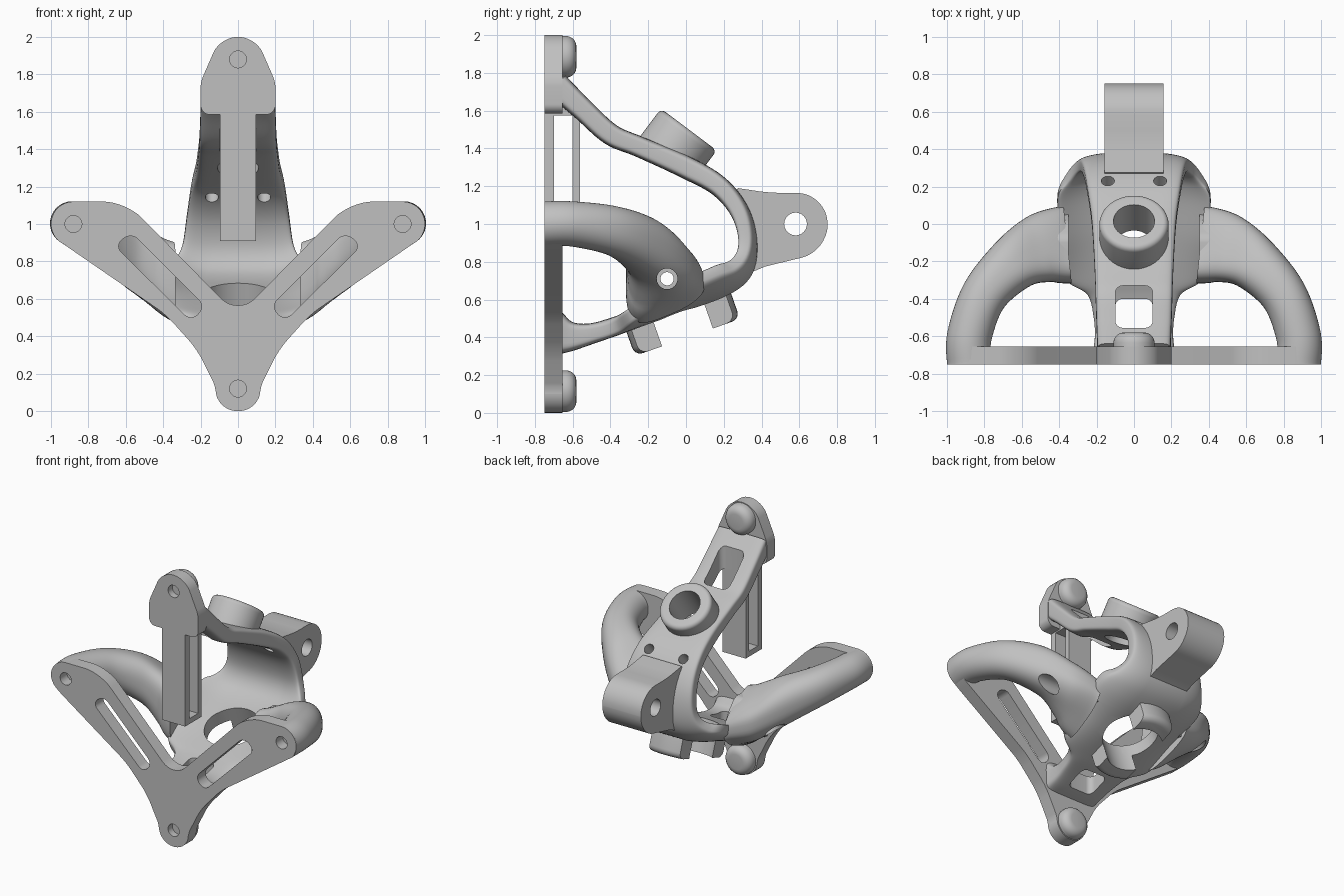
import bpy, bmesh, math
from mathutils import Vector

cube = bpy.data.objects.get("Cube")
if cube:
    bpy.data.objects.remove(cube)

GREY = (0.53, 0.53, 0.53, 1)
metal = bpy.data.materials.new("plain grey")
metal.use_nodes = True
metal.diffuse_color = GREY
metal.node_tree.nodes["Principled BSDF"].inputs["Base Color"].default_value = GREY


def finish(name, bm):
    bmesh.ops.recalc_face_normals(bm, faces=bm.faces)
    mesh = bpy.data.meshes.new(name)
    bm.to_mesh(mesh)
    bm.free()
    mesh.materials.append(metal)
    ob = bpy.data.objects.new(name, mesh)
    bpy.context.collection.objects.link(ob)
    return ob


def rounded(corners, steps=8):
    """Outline from corners (a, b, rounding length)."""
    out = []
    for i, (a, b, r) in enumerate(corners):
        p = Vector((a, b))
        if not r:
            out.append(p)
            continue
        before, after = Vector(corners[i - 1][:2]), Vector(corners[(i + 1) % len(corners)][:2])
        s = p + (before - p).normalized() * r
        e = p + (after - p).normalized() * r
        h1, h2 = s.lerp(p, 0.55), e.lerp(p, 0.55)
        for k in range(steps + 1):
            t = k / steps
            q = 1 - t
            out.append(s * q**3 + h1 * 3 * q * q * t + h2 * 3 * q * t * t + e * t**3)
    return out


def loft(name, rings):
    bm = bmesh.new()
    loops = [[bm.verts.new(p) for p in ring] for ring in rings]
    n = len(loops[0])
    for one, two in zip(loops, loops[1:]):
        for i in range(n):
            j = (i + 1) % n
            bm.faces.new((one[i], one[j], two[j], two[i]))
    bm.faces.new(loops[0])
    bm.faces.new(loops[-1])
    return finish(name, bm)


def prism(name, corners, axis, lo, hi):
    place = {"x": lambda p, d: (d, p.x, p.y),
             "y": lambda p, d: (p.x, d, p.y),
             "z": lambda p, d: (p.x, p.y, d)}[axis]
    outline = rounded(corners)
    return loft(name, [[place(p, d) for p in outline] for d in (lo, hi)])


def box(name, a0, a1, b0, b1, axis, lo, hi, r=0.0):
    return prism(name, [(a0, b0, r), (a1, b0, r), (a1, b1, r), (a0, b1, r)], axis, lo, hi)


def cylinder(name, start, end, r, round_end=0.0):
    start, axis = Vector(start), Vector(end) - Vector(start)
    turn = axis.to_track_quat("Z", "Y")
    stops = [(0, r), (axis.length - round_end, r)]
    if round_end:
        stops += [(axis.length - round_end * (1 - math.sin(a)), r - round_end * (1 - math.cos(a)))
                  for a in (math.pi * k / 10 for k in range(1, 6))]
    circle = [2 * math.pi * k / 48 for k in range(48)]
    return loft(name, [[start + turn @ Vector((q * math.cos(c), q * math.sin(c), d)) for c in circle]
                       for d, q in stops])


def boolean(ob, tools, operation="DIFFERENCE", keep=False):
    for tool in tools:
        tool.hide_render = True
        mod = ob.modifiers.new("cut", "BOOLEAN")
        mod.operation, mod.solver, mod.object = operation, "EXACT", tool
    graph = bpy.context.evaluated_depsgraph_get()
    mesh = bpy.data.meshes.new_from_object(ob.evaluated_get(graph))
    ob.modifiers.clear()
    ob.data = mesh
    if not keep:
        for tool in tools:
            bpy.data.objects.remove(tool)


def spline(stations, steps=7):
    """Smooth path through stations of position and size values."""
    pts = [stations[0]] + stations + [stations[-1]]
    out = []
    for a, b, c, d in zip(pts, pts[1:], pts[2:], pts[3:]):
        for k in range(steps):
            t = k / steps
            out.append([q + 0.5 * t * (r - p + t * (2 * p - 5 * q + 4 * r - s + t * (3 * (q - r) + s - p)))
                        for p, q, r, s in zip(a, b, c, d)])
    return out + [list(stations[-1])]


def section(power, count=44):
    def soft(v):
        return math.copysign(abs(v) ** power, v)
    angles = [2 * math.pi * (k + 0.5) / count for k in range(count)]
    return [(soft(math.cos(a)), soft(math.sin(a))) for a in angles]


# Front chevron plate with slots and blind bolt holes
half = [(0.12, 0, 0.115), (0.12, 0.13, 0.03), (0.22, 0.33, 0.06), (0.385, 0.515, 0.06),
        (0.93, 0.89, 0.04), (1.0, 0.95, 0.05), (1.0, 1.12, 0.12), (0.6, 1.12, 0.12)]
chevron = prism("chevron_plate",
                half + [(0, 0.51, 0.13)] + [(-x, z, r) for x, z, r in reversed(half)],
                "y", -0.75, -0.655)
slot = [(0.57, 0.955, 0.05), (0.66, 0.885, 0.05), (0.25, 0.48, 0.05), (0.175, 0.56, 0.05)]
tools = [cylinder("bolt_cutter", (0, -0.8, 0.12), (0, -0.67, 0.12), 0.045)]
for s in (1, -1):
    tools.append(prism("slot_cutter", [(s * x, z, r) for x, z, r in slot], "y", -0.8, -0.6))
boolean(chevron, tools)

# Upper head plate
half = [(0.2, 1.585, 0.05), (0.2, 1.76, 0.03), (0.095, 2.0, 0.09)]
head = prism("head_plate", half + [(-x, z, r) for x, z, r in reversed(half)], "y", -0.75, -0.655)
boolean(head, [cylinder("bolt_cutter", (0, -0.8, 1.88), (0, -0.67, 1.88), 0.045)])

# Hanging loop below the head
loop = box("hanging_loop", -0.75, -0.56, 0.91, 1.62, "x", -0.095, 0.095)
boolean(loop, [box("loop_cutter", -0.70, -0.60, 0.95, 1.575, "x", -0.3, 0.3)])

# Rounded bosses behind the top and bottom bolts
for name, z in (("top_boss", 1.885), ("bottom_boss", 0.115)):
    cylinder(name, (0, -0.7, z), (0, -0.58, z), 0.11, 0.055)

# Curved spine band: y, z, half width, thickness, bow
spine = [(-0.685, 1.735, 0.195, 0.14, 0), (-0.55, 1.61, 0.20, 0.12, 0), (-0.40, 1.475, 0.205, 0.115, 0),
         (-0.25, 1.41, 0.21, 0.11, 0),
         (0.0, 1.30, 0.225, 0.12, 0), (0.18, 1.195, 0.25, 0.11, 0), (0.295, 1.05, 0.273, 0.10, 0.01),
         (0.338, 0.88, 0.30, 0.09, 0.03), (0.305, 0.745, 0.36, 0.10, 0.07), (0.19, 0.655, 0.41, 0.10, 0.10),
         (-0.05, 0.57, 0.39, 0.10, 0.08), (-0.27, 0.495, 0.37, 0.10, 0.03), (-0.37, 0.46, 0.25, 0.10, 0),
         (-0.50, 0.42, 0.215, 0.11, 0), (-0.61, 0.405, 0.21, 0.16, 0), (-0.70, 0.42, 0.22, 0.26, 0)]
path = spline(spine)
rings = []
for i, (y, z, w, t, bow) in enumerate(path):
    a, b = path[max(i - 1, 0)], path[min(i + 1, len(path) - 1)]
    along = Vector((0, b[0] - a[0], b[1] - a[1])).normalized()
    inward = Vector((0, along.z, -along.y))
    rings.append([Vector((w * u, y, z)) + inward * (v * t / 2 + bow * abs(u) ** 3)
                  for u, v in section(0.33)])
band = loft("spine_band", rings)

# Raised round socket on the spine
tilt = Vector((0, 0.6, 0.8))
mouth = Vector((0, 0.015, 1.5))
socket = cylinder("socket", mouth - tilt * 0.2, mouth, 0.185, 0.03)
bore = cylinder("bore_cutter", mouth - tilt * 0.4, mouth + tilt * 0.2, 0.11)
boolean(socket, [bore], keep=True)

# Openings in the spine
up = Vector((0, -0.33, 0.94))
hub = Vector((0, -0.045, 0.55))
hub_cut = cylinder("hub_cutter", hub - up * 0.3, hub + up * 0.2, 0.19)
tools = [bore,
         box("upper_slot_cutter", -0.1, 0.1, -0.555, -0.33, "z", 1.2, 1.9, 0.04),
         box("lower_slot_cutter", -0.1, 0.1, -0.57, -0.40, "z", 0.1, 0.8, 0.04)]
for s in (1, -1):
    tools.append(cylinder("pin_cutter", (s * 0.14, 0.10, 1.08), (s * 0.14, 0.34, 1.34), 0.035))
boolean(band, [hub_cut], keep=True)
boolean(band, tools)

# Two lips below the lower opening
lips = cylinder("lower_lips", hub, hub - up * 0.16, 0.295, 0.045)
boolean(lips, [hub_cut], keep=True)
boolean(lips, [box("lip_limit", -0.125, 0.125, -0.5, 0.5, "z", 0.1, 0.9, 0.04)], "INTERSECT")

# Rear lug with cross hole
lug = prism("rear_lug", [(0.275, 1.19, 0), (0.44, 1.165, 0.06), (0.75, 1.165, 0.165), (0.75, 0.855, 0.14),
                         (0.42, 0.775, 0), (0.36, 0.75, 0), (0.34, 0.8, 0), (0.345, 0.95, 0),
                         (0.29, 1.08, 0), (0.25, 1.15, 0)], "x", -0.157, 0.157)
boolean(lug, [cylinder("lug_cutter", (-0.3, 0.58, 1.0), (0.3, 0.58, 1.0), 0.06)])

# Side arms: x, y, z, half width, half height, taper towards the back, roundness
arm = [(0.88, -0.74, 1.0, 0.12, 0.12, 0, 1), (0.88, -0.60, 1.0, 0.12, 0.12, 0, 1),
       (0.80, -0.38, 0.96, 0.125, 0.135, 0, 0.9), (0.64, -0.21, 0.87, 0.15, 0.165, 0.1, 0.8),
       (0.49, -0.13, 0.76, 0.19, 0.18, 0.3, 0.7), (0.355, -0.11, 0.69, 0.21, 0.18, 0.4, 0.65)]
path = spline(arm)
pad_outline = [(-0.2, 0.62, 0), (0.05, 0.62, 0), (0.06, 0.7, 0.02), (0.01, 0.8, 0.02),
               (-0.07, 0.885, 0.03), (-0.2, 0.885, 0.03)]
for s, side in ((1, "left"), (-1, "right")):
    rings = []
    for i, (x, y, z, w, h, taper, power) in enumerate(path):
        a, b = path[max(i - 1, 0)], path[min(i + 1, len(path) - 1)]
        across = Vector((b[1] - a[1], a[0] - b[0], 0)).normalized()
        rings.append([Vector((s * (x + across.x * w * u), y + across.y * w * u,
                              z + v * (h - taper * across.y * w * u)))
                      for u, v in section(power)])
    limb = loft(side + "_arm", rings)
    pad = prism(side + "_arm_pad", pad_outline, "x", s * 0.35, s * 0.41)
    pin = cylinder("pin_cutter", (s * 0.2, -0.1, 0.71), (s * 0.9, -0.1, 0.71), 0.035)
    sink = cylinder("sink_cutter", (s * 0.5, -0.1, 0.71), (s * 0.9, -0.1, 0.71), 0.055)
    boolean(limb, [hub_cut, pin], keep=True)
    boolean(limb, [sink])
    boolean(pad, [pin])
    # Blind bolt holes at the arm ends
    bolt = cylinder("bolt_cutter", (s * 0.88, -0.8, 1.0), (s * 0.88, -0.67, 1.0), 0.045)
    boolean(chevron, [bolt], keep=True)
    boolean(limb, [bolt])
bpy.data.objects.remove(hub_cut)

# Smooth shading with crisp edges
parts = [o for o in bpy.context.collection.objects if o.type == "MESH" and metal.name in o.data.materials]
bpy.ops.object.select_all(action="DESELECT")
for ob in parts:
    ob.select_set(True)
bpy.context.view_layer.objects.active = parts[0]
bpy.ops.object.shade_smooth_by_angle(angle=math.radians(35))
